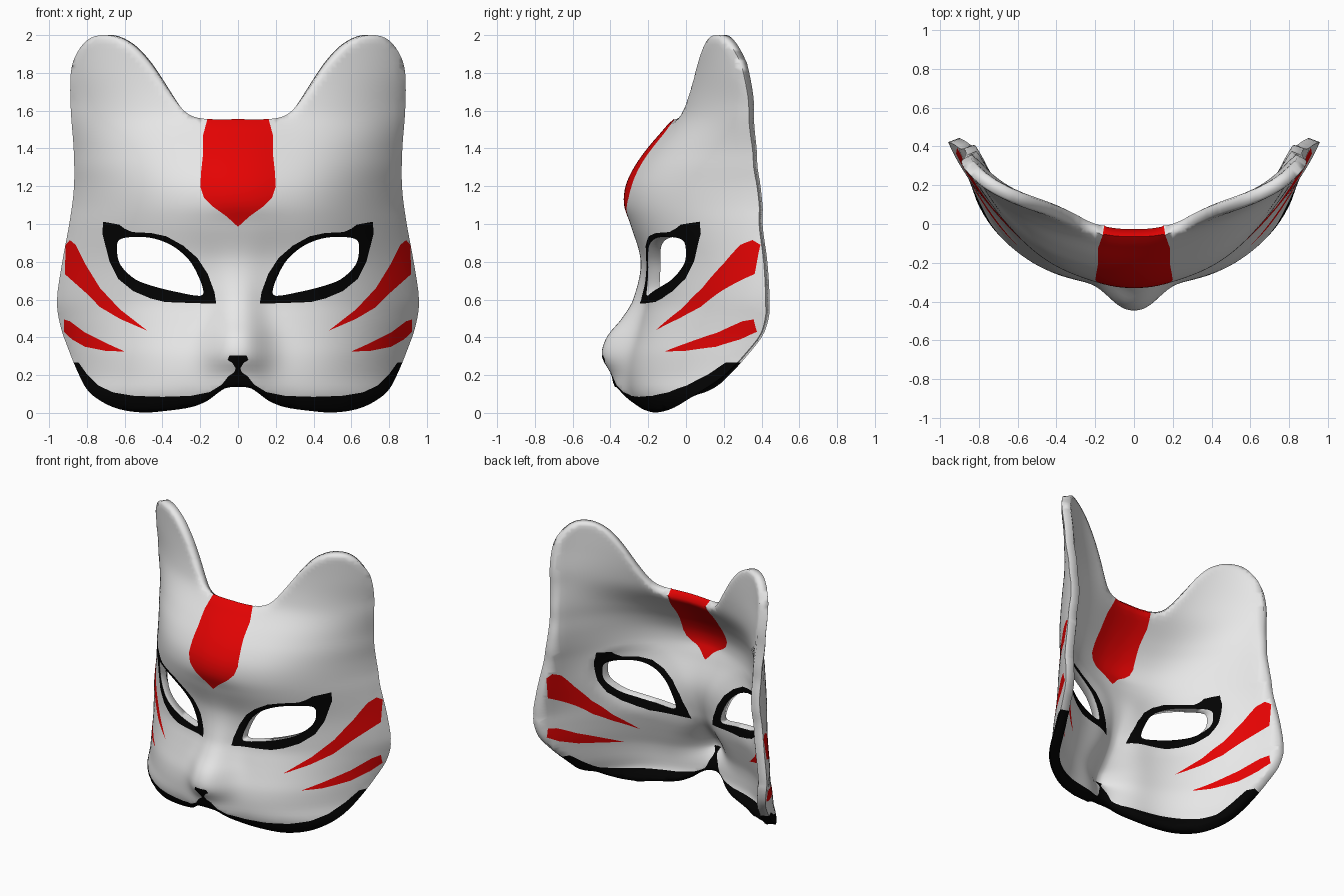
import bpy, math
from mathutils import Vector, kdtree
from mathutils.geometry import delaunay_2d_cdt

if "Cube" in bpy.data.objects:
    bpy.data.objects.remove(bpy.data.objects["Cube"])

STEP = 0.025
THICK = 0.07


def material(name, rgb):
    m = bpy.data.materials.new(name)
    m.diffuse_color = (*rgb, 1)
    m.use_nodes = True
    m.node_tree.nodes["Principled BSDF"].inputs["Base Color"].default_value = m.diffuse_color
    return m


WHITE, RED, BLACK = 0, 1, 2
materials = [material("white", (0.80, 0.80, 0.80)),
             material("red", (0.78, 0.001, 0.001)),
             material("black", (0.001, 0.001, 0.001))]

# Right half of the mask in front view (x, z); everything is mirrored later
outline = [(0, 1.555), (.15, 1.555), (.24, 1.57), (.30, 1.615), (.37, 1.71), (.47, 1.85),
           (.57, 1.95), (.68, 1.998), (.78, 1.985), (.85, 1.91), (.885, 1.8), (.885, 1.6),
           (.87, 1.4), (.868, 1.2), (.89, 1.02), (.93, .8), (.958, .6), (.94, .46),
           (.895, .33), (.85, .22), (.80, .125), (.73, .065), (.63, .02), (.5, .002),
           (.37, .012), (.25, .03), (.17, .06), (.12, .095), (.08, .125), (.04, .136), (0, .138)]
eye_hole = [(.63, .915), (.545, .932), (.44, .922), (.34, .88), (.26, .81), (.215, .735),
            (.185, .655), (.20, .62), (.31, .637), (.44, .668), (.545, .708), (.62, .78), (.64, .85)]
eye_rim = [(.714, 1.012), (.718, .95), (.68, .80), (.635, .71), (.555, .645), (.465, .607),
           (.385, .587), (.25, .582), (.115, .578), (.125, .64), (.16, .735), (.215, .82),
           (.29, .885), (.38, .935), (.46, .952), (.56, .957), (.60, .975), (.63, .997)]
brow_mark = [(-.05, .985), (0, .985), (.06, 1.04), (.13, 1.09), (.18, 1.14), (.2, 1.2),
             (.195, 1.28), (.185, 1.37), (.185, 1.47), (.15, 1.6), (-.05, 1.6)]
upper_stripe = [(.89, .915), (.912, .89), (.917, .735), (.81, .64), (.73, .56), (.625, .498),
                (.48, .435), (.625, .548), (.73, .66), (.81, .79), (.86, .89)]
lower_stripe = [(.922, .495), (.89, .485), (.81, .425), (.70, .37), (.6, .325),
                (.7, .328), (.81, .35), (.88, .39), (.922, .43)]
chin_and_nose = [(1, .265), (.845, .268), (.80, .205), (.74, .145), (.66, .108), (.55, .09),
                 (.4, .085), (.25, .09), (.15, .11), (.085, .15), (.05, .195), (.02, .215),
                 (.012, .235), (.03, .265), (.055, .28), (.045, .305), (-.05, .305),
                 (-.05, -.05), (1, -.05)]

# Depth profile rows: z, centre depth, half width, edge depth, nose height
rows = [(0, -.25, .72, -.01, .05), (.1, -.30, .80, .06, .075), (.2, -.31, .845, .18, .085),
        (.3, -.30, .885, .275, .145), (.4, -.27, .92, .35, .15), (.5, -.24, .945, .38, .10),
        (.6, -.215, .958, .39, .065), (.8, -.22, .93, .38, .02), (1, -.28, .895, .36, .015),
        (1.1, -.30, .875, .35, .028), (1.2, -.29, .868, .345, .03), (1.3, -.245, .868, .33, .03),
        (1.4, -.175, .87, .32, .03), (1.55, -.06, .885, .305, .02), (1.65, -.025, .885, .295, 0),
        (1.8, 0, .885, .27, 0), (2, .01, .87, .24, 0)]


def profile(z):
    """Smooth (cubic Hermite) interpolation of the depth rows."""
    z = min(max(z, 0), 2)
    i = max(k for k in range(len(rows) - 1) if rows[k][0] <= z)
    a, b = rows[i], rows[i + 1]
    p, n = rows[max(i - 1, 0)], rows[min(i + 2, len(rows) - 1)]
    h = b[0] - a[0]
    t = (z - a[0]) / h
    out = []
    for c in range(1, 5):
        m0 = (b[c] - p[c]) / (b[0] - p[0]) * h
        m1 = (n[c] - a[c]) / (n[0] - a[0]) * h
        out.append((2*t**3 - 3*t**2 + 1) * a[c] + (t**3 - 2*t**2 + t) * m0
                   + (3*t**2 - 2*t**3) * b[c] + (t**3 - t**2) * m1)
    return out


def ramp(z, low, high):
    t = min(max((z - low) / (high - low), 0), 1)
    return t * t * (3 - 2 * t)


def depth(x, z):
    centre, half, edge, nose = profile(z)
    u = abs(x) / half
    width = .16 - .04 * ramp(z, .3, .6) + .08 * ramp(z, .8, 1.05)
    sweep = (edge - centre) * u ** (2.95 - .3 * ramp(z, .3, .6)) + .025 * min(u, 1.1) ** 14
    return centre + sweep - nose * math.exp(-(abs(x) / width) ** 2.4)


def smooth(points, closed):
    """Catmull-Rom curve through the points."""
    n, out = len(points), []
    pts = [Vector(p) for p in points]
    for i in range(n if closed else n - 1):
        if closed:
            p, a, b, c = (pts[(i + k) % n] for k in (-1, 0, 1, 2))
        else:
            p, a, b, c = (pts[min(max(i + k, 0), n - 1)] for k in (-1, 0, 1, 2))
        for s in range(4):
            t = s / 4
            out.append(tuple(.5 * (2*a + (b - p)*t + (2*p - 5*a + 4*b - c)*t*t
                                   + (3*a - p - 3*b + c)*t**3)))
    return out if closed else out + [points[-1]]


def resample(poly):
    """Split long sides so triangles stay even."""
    out = []
    for a, b in zip(poly, poly[1:] + poly[:1]):
        k = max(1, round(math.dist(a, b) / STEP))
        out += [(a[0] + (b[0] - a[0]) * s / k, a[1] + (b[1] - a[1]) * s / k) for s in range(k)]
    return out


def inside(poly, x, z):
    hit = False
    for (ax, az), (bx, bz) in zip(poly, poly[1:] + poly[:1]):
        if (az > z) != (bz > z) and x < ax + (z - az) * (bx - ax) / (bz - az):
            hit = not hit
    return hit


def tree(points):
    kd = kdtree.KDTree(len(points))
    for i, p in enumerate(points):
        kd.insert((p[0], p[1], 0), i)
    kd.balance()
    return kd


# Flat layout: outline, eye opening and painted shapes as cut lines in one triangulation
border, hole = resample(smooth(outline, False)), resample(smooth(eye_hole, True))
paint = [(resample(p), c) for p, c in ((eye_rim, BLACK), (brow_mark, RED), (upper_stripe, RED),
                                      (lower_stripe, RED), (chin_and_nose, BLACK))]
points, edges = [], []
for loop in [border, hole] + [p for p, c in paint]:
    s, n = len(points), len(loop)
    points += loop
    edges += [(s + i, s + (i + 1) % n) for i in range(n)]
near = tree(points)
for i in range(1, 40):
    for j in range(81):
        x, z = i * STEP, j * STEP
        if inside(border, x, z) and near.find((x, z, 0))[2] > STEP * .5:
            points.append((x, z))
flat, _, tris, *_ = delaunay_2d_cdt([Vector(p) for p in points], edges, [], 0, 1e-5, False)

# Keep the mask area and pick each face's paint
front, colours = [], []
for tri in tris:
    c = sum((flat[i] for i in tri), Vector((0, 0))) / 3
    if inside(border, c.x, c.y) and not inside(hole, c.x, c.y):
        a, b, d = (flat[i] for i in tri)
        front.append(tuple(tri) if (b - a).cross(d - a) > 0 else tuple(reversed(tri)))
        colours.append(next((k for p, k in paint if inside(p, c.x, c.y)), WHITE))
used = sorted({i for f in front for i in f})
index = {v: k for k, v in enumerate(used)}
front = [tuple(index[i] for i in f) for f in front]

# Bend the layout into the face; the back follows at shell thickness, with soft outer rims
edge_tree, eye_tree = tree([p for p in border if p[0] > .001 or p[1] > 1.55]), tree(hole)
outer, inner = [], []
for i in used:
    x, z = max(flat[i].x, 0), flat[i].y
    e = .004
    inward = Vector((-(depth(x + e, z) - depth(x - e, z)) / (2 * e), 1,
                     -(depth(x, z + e) - depth(x, z - e)) / (2 * e))).normalized() * THICK
    inward = Vector((0, .065, 0)).lerp(inward, min(1, eye_tree.find((x, z, 0))[2] / .1))
    roll = .2 * max(0, 1 - edge_tree.find((x, z, 0))[2] / .035) ** 2
    p = Vector((x, depth(x, z), z))
    outer.append(p + Vector((0, inward.y * roll, 0)))
    q = p + inward * (1 - .6 * roll)
    q.x = max(q.x, 0) if x > 1e-4 else 0
    inner.append(q)
n = len(used)
faces = front + [tuple(i + n for i in reversed(f)) for f in front]
colours = colours * 2

# Walls around the outer edge and the eye opening (the eye walls stay white)
sides = {(f[k], f[(k + 1) % 3]): m for f, m in zip(front, colours) for k in range(3)}
for (a, b), m in sides.items():
    if (b, a) not in sides and max(outer[a].x, outer[b].x) > 1e-4:
        faces.append((b, a, a + n, b + n))
        at_eye = eye_tree.find((outer[a].x, outer[a].z, 0))[2] < .01
        colours.append(WHITE if at_eye else m)

mesh = bpy.data.meshes.new("mask_shell")
mesh.from_pydata(outer + inner, [], faces)
for m in materials:
    mesh.materials.append(m)
for poly, c in zip(mesh.polygons, colours):
    poly.material_index = c
mask = bpy.data.objects.new("mask_shell", mesh)
bpy.context.collection.objects.link(mask)
bpy.context.view_layer.objects.active = mask
mask.select_set(True)

# Mirror the half into the whole mask
mirror = mask.modifiers.new("mirror", 'MIRROR')
mirror.merge_threshold = 0.0005
bpy.ops.object.modifier_apply(modifier="mirror")
bpy.ops.object.shade_smooth_by_angle(angle=math.radians(80))
